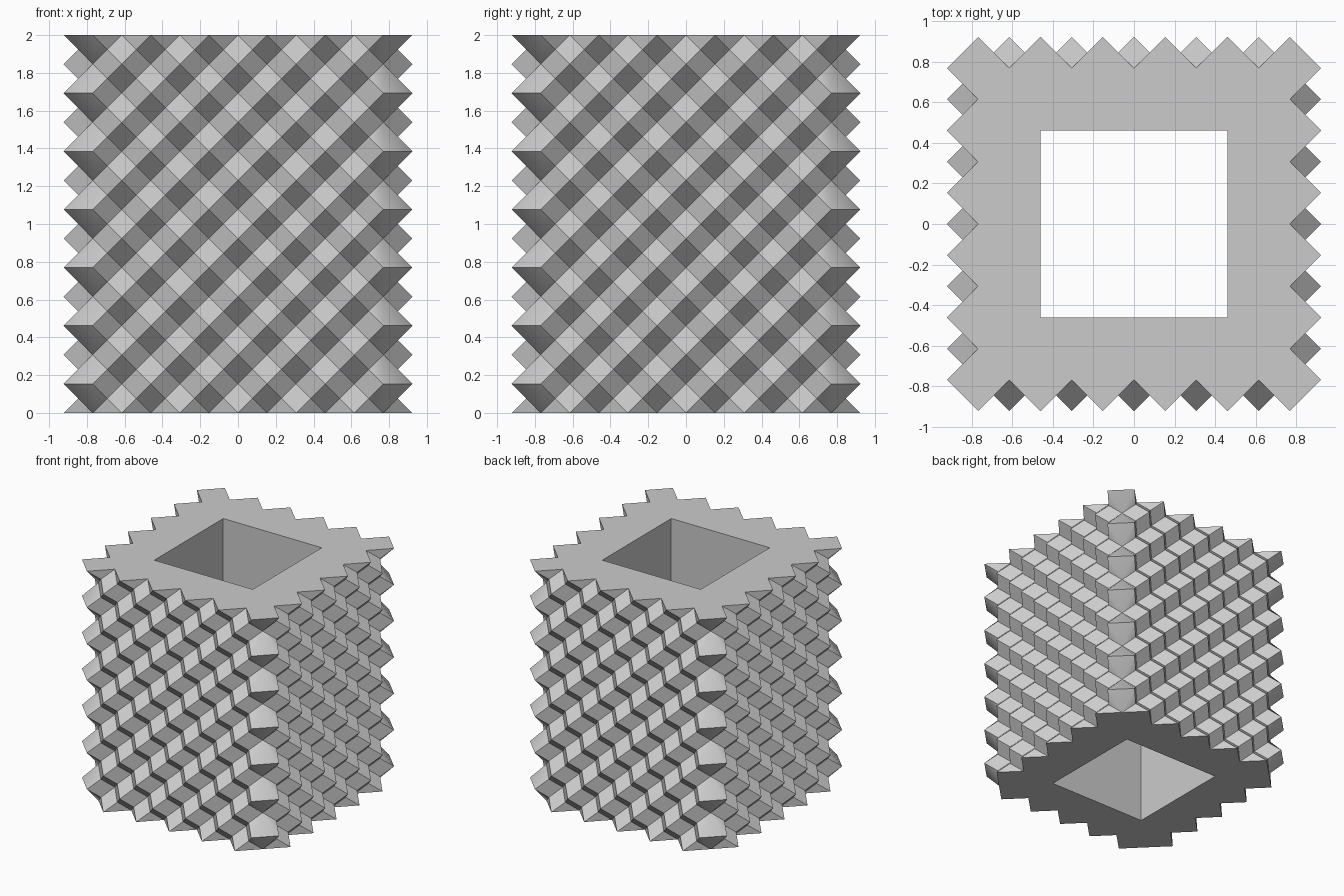
import bpy, bmesh, math
from mathutils import Matrix, Vector

if "Cube" in bpy.data.objects:
    bpy.data.objects.remove(bpy.data.objects["Cube"], do_unlink=True)

UNIT = 2 / 13               # half the stud spacing
ROWS, FLAT, HOLE = 13, 5, 3  # in units: height, half wall width, half hole width

grey = bpy.data.materials.new("light_grey")
grey.use_nodes = True
colour = (0.6, 0.6, 0.6, 1)
grey.diffuse_color = colour
grey.node_tree.nodes["Principled BSDF"].inputs["Base Color"].default_value = colour

bm = bmesh.new()


def face(points, turn):
    bm.faces.new([bm.verts.new(turn @ Vector(p)) for p in points])


def stud(i, k):
    """Wall grid point: peaks and valleys alternate like a checkerboard."""
    return (i, -FLAT - (i + k + 1) % 2, k)


for quarter in range(4):
    turn = Matrix.Rotation(quarter * math.pi / 2, 3, 'Z')

    # Studded wall: each grid square is a fan around its half-height centre
    for i in range(-FLAT, FLAT):
        for k in range(ROWS):
            centre = (i + 0.5, -FLAT - 0.5, k + 0.5)
            ring = [stud(i, k), stud(i + 1, k), stud(i + 1, k + 1), stud(i, k + 1)]
            for n in range(4):
                face([centre, ring[n], ring[(n + 1) % 4]], turn)

    # Bevelled corner joining this wall to the next
    for k in range(1, ROWS + 1, 2):
        a, b = (FLAT, -FLAT - 1, k), (FLAT + 1, -FLAT, k)
        face([b, a, (FLAT, -FLAT, k - 1)], turn)
        if k < ROWS:
            face([a, b, (FLAT, -FLAT, k + 1)], turn)

    # Inner wall of the square opening
    face([(-HOLE, -HOLE, 0), (-HOLE, -HOLE, ROWS),
          (HOLE, -HOLE, ROWS), (HOLE, -HOLE, 0)], turn)

bmesh.ops.remove_doubles(bm, verts=bm.verts[:], dist=0.001)

# Flat top and bottom rims between the zigzag outline and the opening
for level in (0, ROWS):
    rim = [e for e in bm.edges if e.is_boundary
           and all(abs(v.co.z - level) < 0.01 for v in e.verts)]
    bmesh.ops.triangle_fill(bm, edges=rim, use_beauty=True, normal=(0, 0, 1))

bmesh.ops.recalc_face_normals(bm, faces=bm.faces[:])
bmesh.ops.scale(bm, vec=(UNIT, UNIT, UNIT), verts=bm.verts[:])

mesh = bpy.data.meshes.new("studded_square_tube")
bm.to_mesh(mesh)
bm.free()
mesh.materials.append(grey)
tube = bpy.data.objects.new("studded_square_tube", mesh)
bpy.context.collection.objects.link(tube)

# Soft corners, crisp studs
bpy.context.view_layer.objects.active = tube
tube.select_set(True)
bpy.ops.object.shade_smooth_by_angle(angle=math.radians(40))
